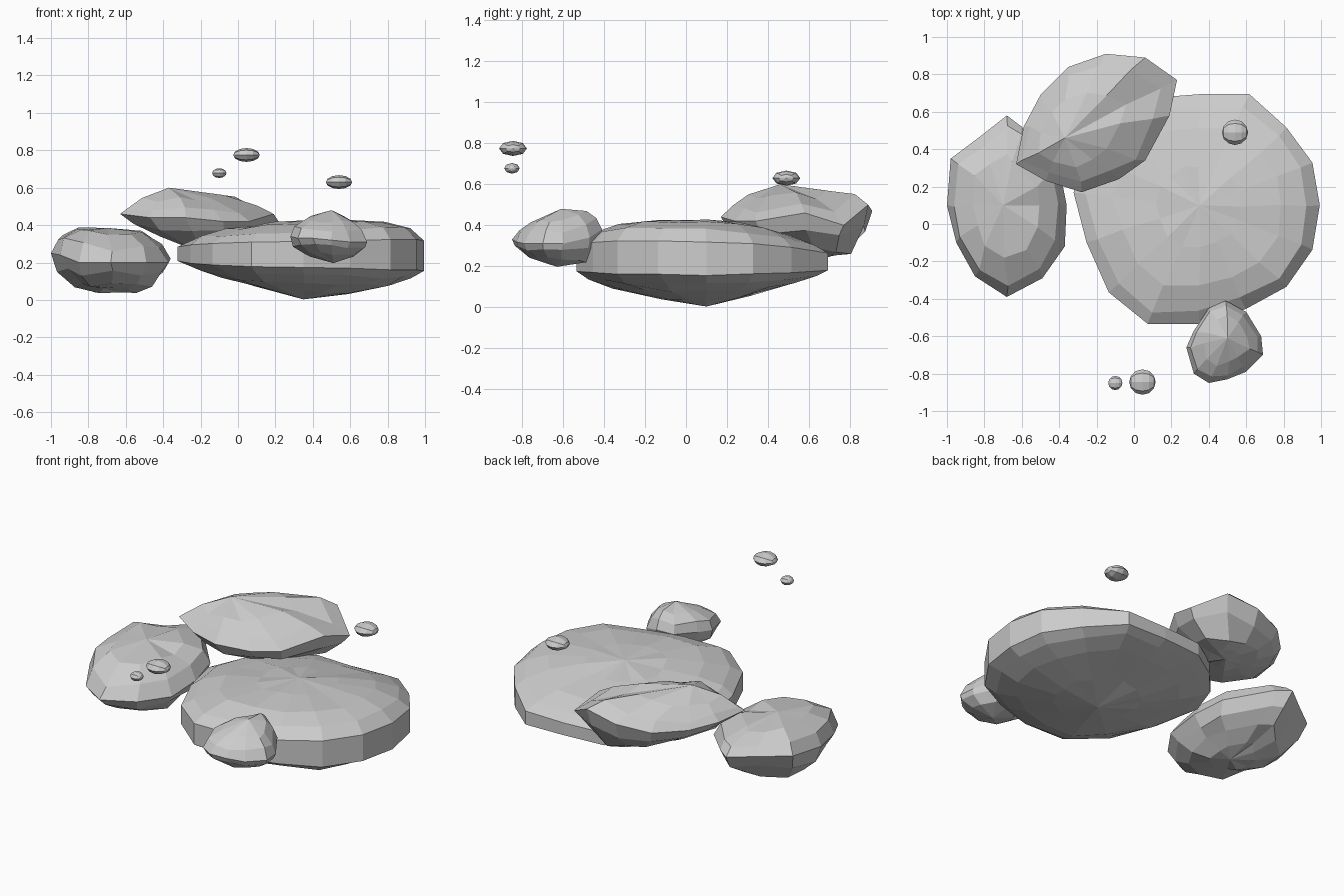
import bpy, bmesh, math, random
from mathutils import Vector

random.seed(4)


def rock(name, outline, top, bottom, upper, lower, jitter=0.008):
    """Loft a faceted stone: widest outline pulled towards a top and a bottom point.
    Outline points are (x, y, z, bluntness); rings are (inset, height) towards the point."""
    bm = bmesh.new()

    def ring(apex, inset, rise):
        verts = []
        for x, y, z, blunt in outline:
            q = Vector((x, y, z)).lerp(Vector(apex), inset)
            r = inset + (rise - inset) * blunt
            q.z = z + (apex[2] - z) * r
            k = jitter if inset > 0.05 else 0
            q += Vector([random.uniform(-k, k) for _ in range(3)])
            verts.append(bm.verts.new(q))
        return verts

    rings = [ring(top, *r) for r in reversed(upper)]
    rings += [ring(bottom, *r) for r in lower]
    n = len(outline)
    for a, b in zip(rings, rings[1:]):
        for i in range(n):
            j = (i + 1) % n
            bm.faces.new((a[i], b[i], b[j], a[j]))
    t, b = bm.verts.new(top), bm.verts.new(bottom)
    for i in range(n):
        j = (i + 1) % n
        bm.faces.new((t, rings[0][i], rings[0][j]))
        bm.faces.new((b, rings[-1][j], rings[-1][i]))
    bmesh.ops.recalc_face_normals(bm, faces=bm.faces)
    me = bpy.data.meshes.new(name)
    bm.to_mesh(me)
    bm.free()
    ob = bpy.data.objects.new(name, me)
    bpy.context.collection.objects.link(ob)
    return ob


def pebble(name, loc, size):
    """Small stone with its poles along x."""
    bpy.ops.mesh.primitive_uv_sphere_add(segments=8, ring_count=6, radius=1, location=loc,
                                         rotation=(0, math.pi / 2, 0))
    ob = bpy.context.object
    ob.name = name
    ob.scale = (size[2], size[1], size[0])


# Wide flat main slab, thinner on its left and back edges
rock("main_slab",
     [(1.0, .1, .24, 1), (.96, .33, .24, .9), (.82, .52, .23, .75), (.62, .70, .22, .5),
      (.35, .70, .22, .45), (.09, .68, .22, .45), (-.10, .55, .23, .45), (-.25, .38, .24, .45),
      (-.33, .17, .25, .45), (-.26, -.10, .25, .6), (-.14, -.37, .25, .7), (.07, -.54, .25, .8),
      (.35, -.54, .25, .85), (.60, -.46, .25, .9), (.82, -.34, .25, 1), (.96, -.14, .25, 1)],
     (.35, .1, .425), (.35, .1, 0.003),
     [(.01, .42), (.11, .75), (.32, .98), (.65, 1.03)],
     [(.01, .36), (.11, .52), (.28, .70), (.62, .86)])

# Chunky boulder on the left
rock("left_boulder",
     [(-.36, .1, .22, .7), (-.40, .30, .24, .7), (-.60, .52, .28, .7), (-.68, .58, .28, .6),
      (-.82, .47, .28, .8), (-.98, .35, .28, 1), (-1.0, .1, .25, 1), (-.95, -.10, .24, .9),
      (-.85, -.28, .2, .8), (-.68, -.39, .2, .6), (-.49, -.29, .2, .7), (-.37, -.12, .2, .8)],
     (-.70, .1, .385), (-.64, .08, .04),
     [(0, 0), (.12, .60), (.42, .97)],
     [(.12, .45), (.35, .85), (.65, 1.0)], .014)

# Tilted boulder leaning on the back of the slab
rock("back_boulder",
     [(.23, .77, .40, .8), (.06, .89, .50, 1), (-.15, .91, .47, .9), (-.35, .84, .44, .6),
      (-.50, .69, .44, .4), (-.59, .52, .45, .3), (-.63, .32, .46, .3), (-.47, .23, .44, .5),
      (-.28, .17, .44, .5), (-.08, .24, .42, .5), (.06, .34, .42, .6), (.19, .58, .46, .7)],
     (-.37, .46, .60), (-.12, .66, .24),
     [(0, 0), (.15, .42), (.45, .75)],
     [(.12, .45), (.40, .88), (.7, 1.0)], .014)

# Smaller stone in front
rock("front_stone",
     [(.69, -.70, .31, .6), (.68, -.60, .31, .6), (.60, -.47, .34, .8), (.49, -.41, .38, 1),
      (.40, -.45, .36, .9), (.32, -.57, .35, .8), (.28, -.66, .34, .7), (.32, -.80, .33, .6),
      (.40, -.85, .33, .5), (.50, -.83, .32, .5), (.60, -.79, .31, .6)],
     (.50, -.61, .48), (.51, -.63, .197),
     [(0, 0), (.12, .5), (.40, .82)],
     [(.09, .45), (.35, .84)], .008)

# Loose pebbles floating above
pebble("pebble_back", (.54, .49, .63), (.07, .068, .037))
pebble("pebble_front", (.045, -.845, .775), (.071, .068, .037))
pebble("pebble_tiny", (-.10, -.85, .678), (.038, .038, .026))
